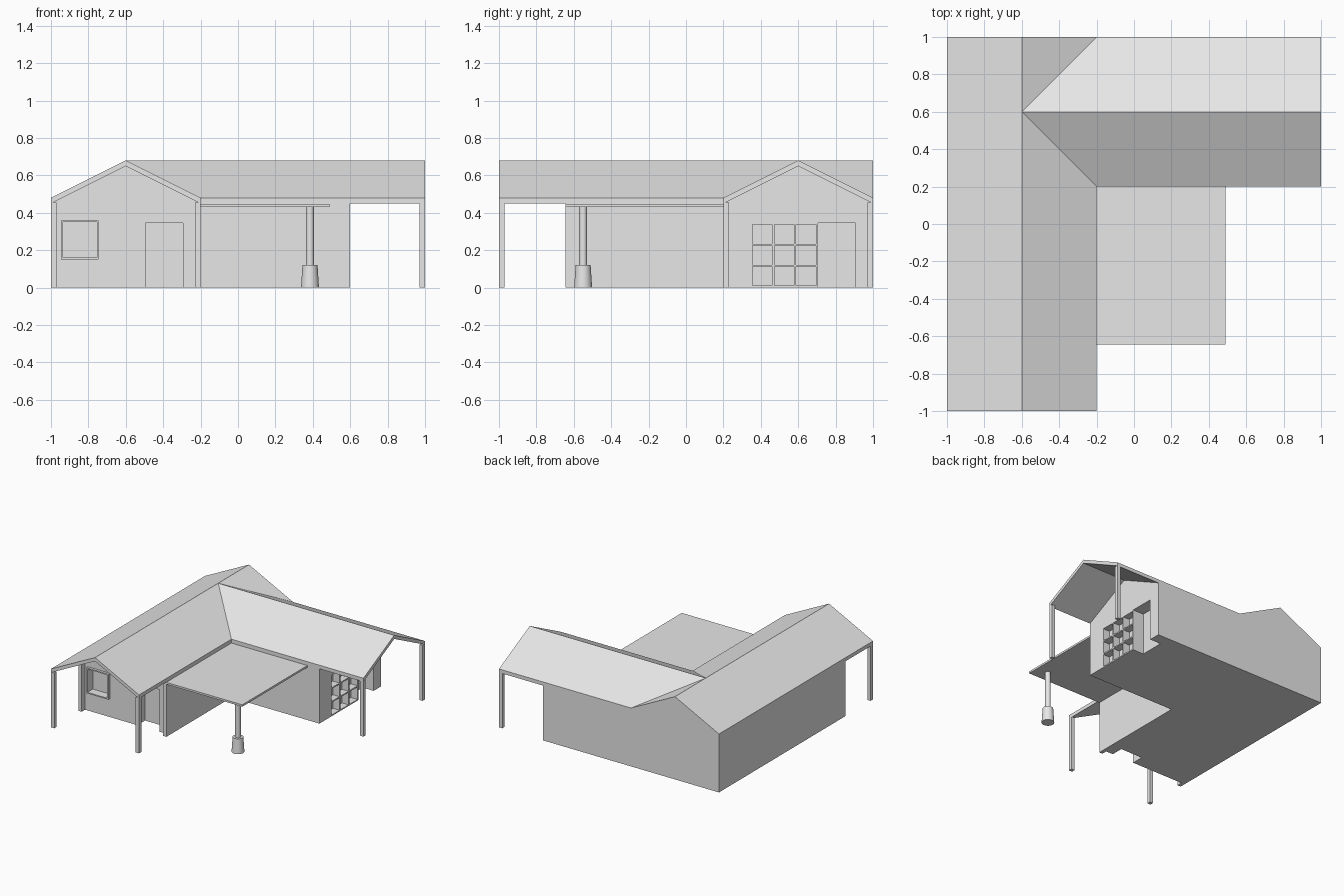
import bpy, bmesh
from math import radians
from mathutils import Matrix

cube = bpy.data.objects.get("Cube")
if cube:
    bpy.data.objects.remove(cube)

# One plain grey for the whole house
GREY = (0.8, 0.8, 0.8, 1)
grey = bpy.data.materials.new("plain_grey")
grey.use_nodes = True
grey.diffuse_color = GREY
grey.node_tree.nodes["Principled BSDF"].inputs["Base Color"].default_value = GREY

HALF, EAVE, RIDGE, T = 0.4, 0.48, 0.68, 0.03
PLACE_LEFT = Matrix.Translation((-0.6, 0, 0))
PLACE_BACK = Matrix.Translation((0, 0.6, 0)) @ Matrix.Rotation(radians(90), 4, "Z")
HERE = Matrix.Identity(4)


def finish(name, bm, place=HERE):
    bmesh.ops.recalc_face_normals(bm, faces=bm.faces)
    mesh = bpy.data.meshes.new(name)
    bm.to_mesh(mesh)
    bm.free()
    mesh.transform(place)
    mesh.materials.append(grey)
    obj = bpy.data.objects.new(name, mesh)
    bpy.context.collection.objects.link(obj)
    return obj


def prism(name, profile, y0, y1, place):
    """Extrude an x/z profile along y."""
    bm = bmesh.new()
    face = bm.faces.new([bm.verts.new((x, y0, z)) for x, z in profile])
    moved = bmesh.ops.extrude_face_region(bm, geom=[face])["geom"]
    verts = [v for v in moved if isinstance(v, bmesh.types.BMVert)]
    bmesh.ops.translate(bm, verts=verts, vec=(0, y1 - y0, 0))
    return finish(name, bm, place)


def box(name, xs, ys, zs, place=HERE):
    profile = [(xs[0], zs[0]), (xs[1], zs[0]), (xs[1], zs[1]), (xs[0], zs[1])]
    return prism(name, profile, ys[0], ys[1], place)


def cut(target, xs, ys, zs, place):
    cutter = box(target.name + "_cutter", xs, ys, zs, place)
    cutter.hide_render = True
    cutter.hide_viewport = True
    mod = target.modifiers.new("opening", "BOOLEAN")
    mod.operation = "DIFFERENCE"
    mod.solver = "EXACT"
    mod.object = cutter


def cone(name, r1, r2, z0, z1, x, y):
    bm = bmesh.new()
    bmesh.ops.create_cone(bm, cap_ends=True, segments=32, radius1=r1, radius2=r2,
                          depth=z1 - z0)
    obj = finish(name, bm, Matrix.Translation((x, y, (z0 + z1) / 2)))
    bpy.ops.object.select_all(action="DESELECT")
    obj.select_set(True)
    bpy.context.view_layer.objects.active = obj
    bpy.ops.object.shade_smooth_by_angle(angle=radians(40))


def wing(name, wall_y, end_y, place):
    """Walls with a door recess, an overhanging roof shell and two corner posts."""
    walls = prism(name + "_walls", [(-HALF, 0), (HALF, 0), (HALF, EAVE - T),
                                    (0, RIDGE - T), (-HALF, EAVE - T)],
                  wall_y, end_y, place)
    prism(name + "_roof", [(-HALF, EAVE - T), (0, RIDGE - T), (HALF, EAVE - T),
                           (HALF, EAVE), (0, RIDGE), (-HALF, EAVE)], -1, end_y, place)
    for side, x in (("right", -HALF), ("left", HALF - T)):
        box(f"{name}_{side}_post", (x, x + T), (-1, T - 1), (0, EAVE - T + 0.005), place)
    cut(walls, (0.105, 0.305), (wall_y - 0.1, wall_y + 0.1), (-0.1, 0.345), place)
    return walls


# Two crossing wings
WALL = -0.6
front_walls = wing("front_wing", WALL, 1, PLACE_LEFT)
back_walls = wing("back_wing", WALL, 0.6, PLACE_BACK)

# Short wall ends that run past the front gable wall
for side, x in (("right", -HALF), ("left", HALF - T)):
    box(f"front_wing_{side}_wall_end", (x, x + T), (-0.645, WALL), (0, EAVE - T + 0.005),
        PLACE_LEFT)

# Square window with a slim proud frame
x0, x1, z0, z1, F = -0.345, -0.145, 0.15, 0.36, 0.01
cut(front_walls, (x0 + F, x1 - F), (WALL - 0.1, WALL + 0.05), (z0 + F, z1 - F), PLACE_LEFT)
for part, xs, zs in (("bottom", (x0, x1), (z0, z0 + F)), ("top", (x0, x1), (z1 - F, z1)),
                     ("right", (x0, x0 + F), (z0 + F, z1 - F)),
                     ("left", (x1 - F, x1), (z0 + F, z1 - F))):
    box("window_frame_" + part, xs, (WALL - 0.02, WALL), zs, PLACE_LEFT)

# Three by three grid of deep panes
for col in range(3):
    for row in range(3):
        x, z = -0.245 + 0.117 * col, 0.01 + 0.112 * row
        cut(back_walls, (x, x + 0.106), (WALL - 0.1, WALL + 0.06), (z, z + 0.102), PLACE_BACK)

# Flat canopy on a single round column
box("canopy", (-0.2, 0.49), (-0.645, 0.2), (0.432, 0.448))
cone("canopy_column", 0.021, 0.021, 0.12, 0.435, 0.385, -0.55)
cone("column_base", 0.048, 0.04, 0, 0.122, 0.385, -0.55)
